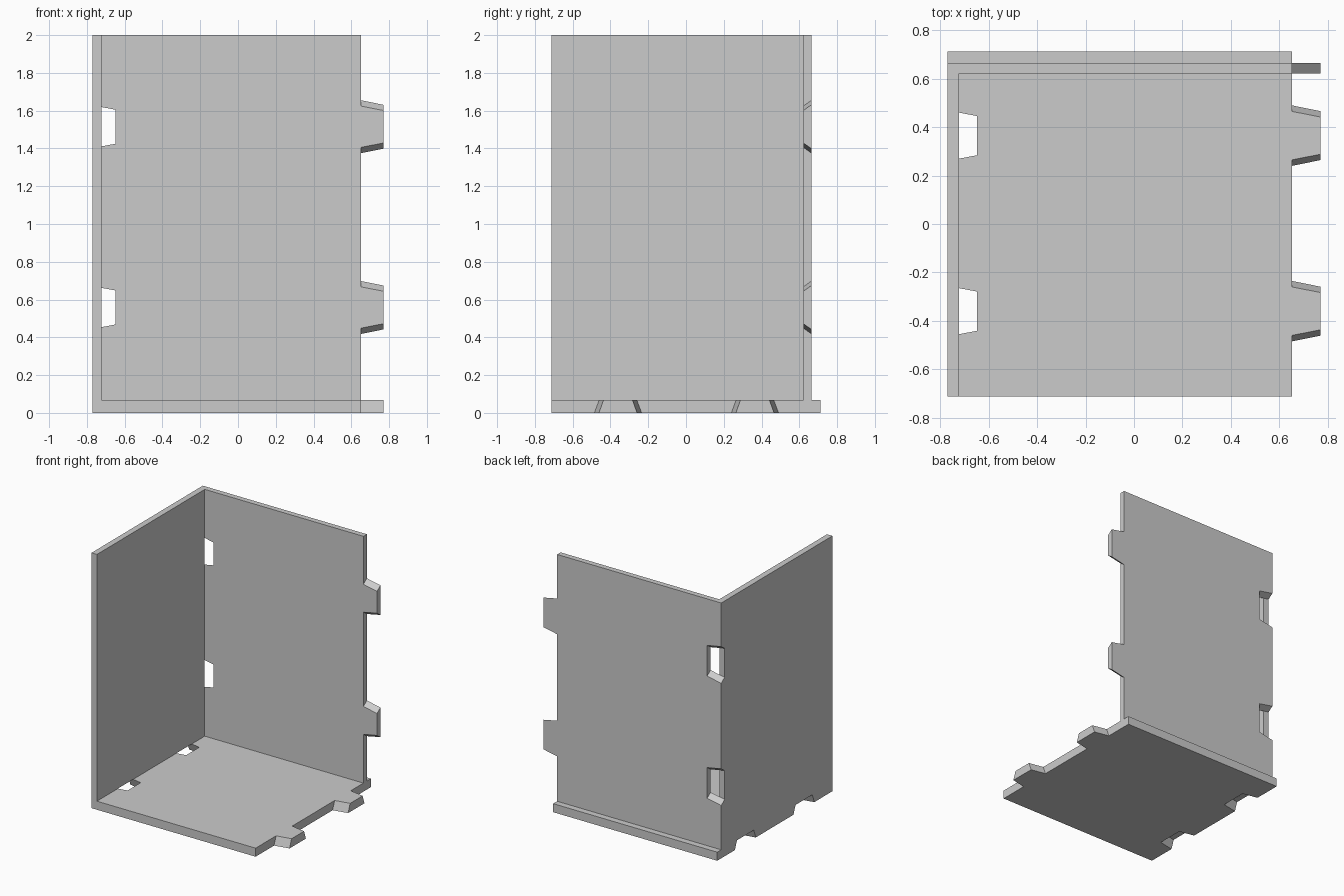
import bpy
import bmesh

if "Cube" in bpy.data.objects:
    bpy.data.objects.remove(bpy.data.objects["Cube"])

grey = bpy.data.materials.new("grey plastic")
grey.diffuse_color = (0.6, 0.6, 0.6, 1)
grey.use_nodes = True
grey.node_tree.nodes["Principled BSDF"].inputs["Base Color"].default_value = grey.diffuse_color

LEFT, RIGHT, TAB = -0.77, 0.652, 0.118     # panel edges and tab length
GAP = 0.004                                # clearance of the slots


def add_object(name, bm):
    bmesh.ops.recalc_face_normals(bm, faces=bm.faces)
    mesh = bpy.data.meshes.new(name)
    bm.to_mesh(mesh)
    bm.free()
    mesh.materials.append(grey)
    obj = bpy.data.objects.new(name, mesh)
    bpy.context.collection.objects.link(obj)
    return obj


def outline(low, high, centres, root, tip):
    """Panel outline with tapered tabs on the right and matching slots on the left."""
    right, left = [], []
    for c in centres:
        right += [(RIGHT, c - root), (RIGHT + TAB, c - tip),
                  (RIGHT + TAB, c + tip), (RIGHT, c + root)]
        r, t = root + GAP, tip + GAP
        left += [(LEFT, c - r), (LEFT + TAB + GAP, c - t),
                 (LEFT + TAB + GAP, c + t), (LEFT, c + r)]
    return [(LEFT, low), (RIGHT, low)] + right + [(RIGHT, high), (LEFT, high)] + left[::-1]


def panel(name, outer, inner, place_outer, place_inner):
    """Solid between the wider outer outline and the narrower inner outline."""
    bm = bmesh.new()
    a = [bm.verts.new(place_outer(*p)) for p in outer]
    b = [bm.verts.new(place_inner(*p)) for p in inner]
    bm.faces.new(a[::-1])
    bm.faces.new(b)
    for i in range(len(a)):
        j = (i + 1) % len(a)
        bm.faces.new((a[i], a[j], b[j], b[i]))
    return add_object(name, bm)


# Floor panel, with tabs and slots wider on the underside
FLOOR_TOP = 0.067
floor_centres = (-0.36, 0.365)
panel("floor_panel",
      outline(-0.713, 0.713, floor_centres, 0.125, 0.101),
      outline(-0.713, 0.713, floor_centres, 0.100, 0.077),
      lambda u, v: (u, v, 0), lambda u, v: (u, v, FLOOR_TOP))

# Back wall, with tabs and slots wider on the rear side
BACK_IN, BACK_OUT = 0.621, 0.664
wall_centres = (0.558, 1.515)
panel("back_wall",
      outline(FLOOR_TOP, 2, wall_centres, 0.140, 0.116),
      outline(FLOOR_TOP, 2, wall_centres, 0.109, 0.086),
      lambda u, v: (u, BACK_OUT, v), lambda u, v: (u, BACK_IN, v))

# Left wall, standing on the floor and meeting the back wall
bm = bmesh.new()
bmesh.ops.create_cube(bm, size=1)
size = (0.047, BACK_IN + 0.713, 2 - FLOOR_TOP)
start = (LEFT, -0.713, FLOOR_TOP)
for v in bm.verts:
    v.co = [s + (c + 0.5) * d for s, c, d in zip(start, v.co, size)]
add_object("left_wall", bm)
